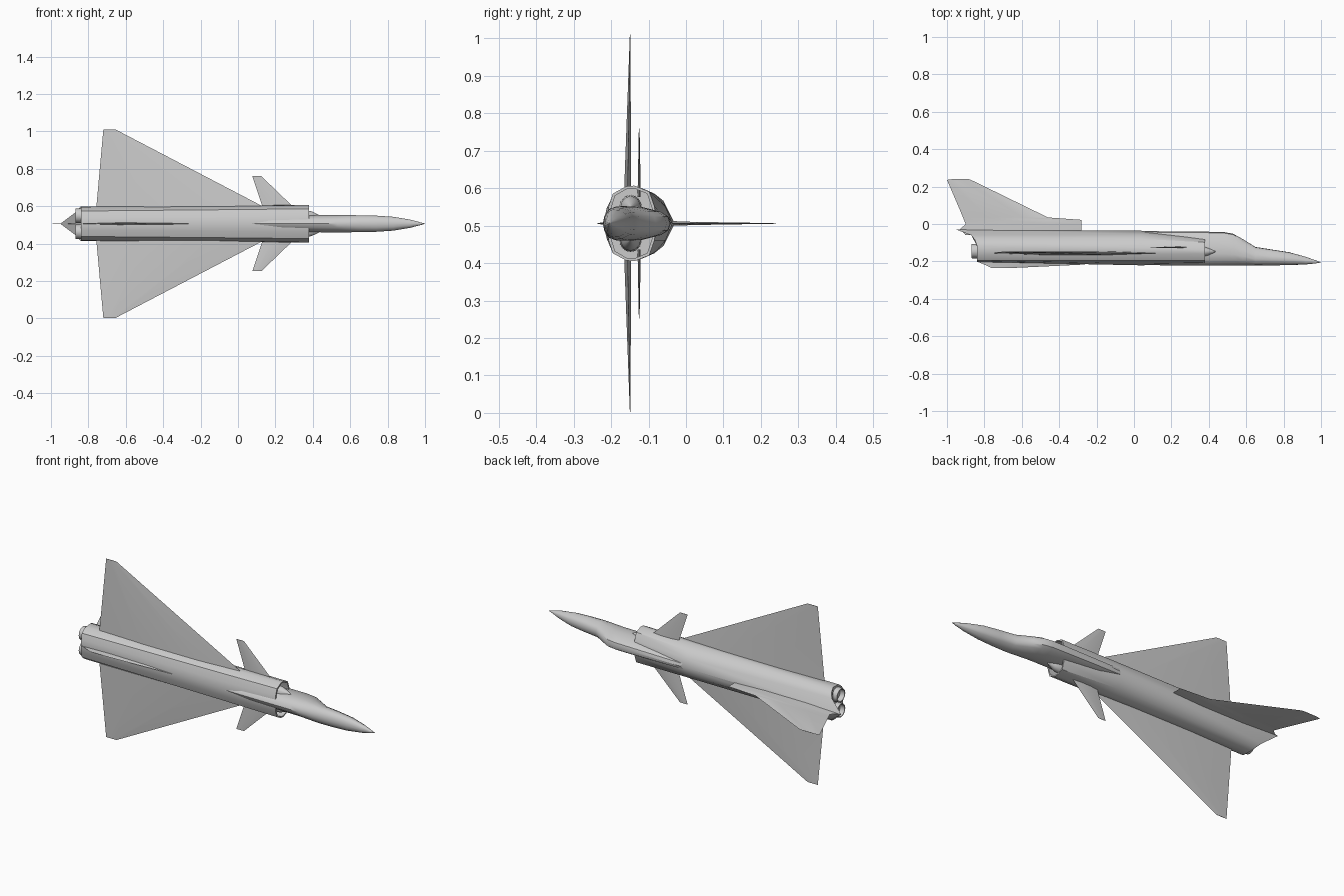
import bpy, bmesh, math
from mathutils import Vector

if "Cube" in bpy.data.objects:
    bpy.data.objects.remove(bpy.data.objects["Cube"])

CZ = 0.506  # centre plane of the aircraft

grey = bpy.data.materials.new("light grey")
grey.diffuse_color = (0.6, 0.6, 0.6, 1)
grey.use_nodes = True
grey.node_tree.nodes["Principled BSDF"].inputs["Base Color"].default_value = grey.diffuse_color


def finish(name, bm, angle=30):
    bmesh.ops.remove_doubles(bm, verts=bm.verts, dist=1e-5)
    bmesh.ops.recalc_face_normals(bm, faces=bm.faces)
    me = bpy.data.meshes.new(name)
    bm.to_mesh(me)
    bm.free()
    me.materials.append(grey)
    ob = bpy.data.objects.new(name, me)
    bpy.context.collection.objects.link(ob)
    bpy.ops.object.select_all(action='DESELECT')
    ob.select_set(True)
    bpy.context.view_layer.objects.active = ob
    bpy.ops.object.shade_smooth_by_angle(angle=math.radians(angle))
    return ob


def loft(rings, caps=(True, True)):
    """Skin closed rings of points."""
    bm = bmesh.new()
    vs = [[bm.verts.new(p) for p in r] for r in rings]
    n = len(rings[0])
    for a, b in zip(vs, vs[1:]):
        for i in range(n):
            j = (i + 1) % n
            bm.faces.new((a[i], a[j], b[j], b[i]))
    for ring, on in zip((vs[0], vs[-1]), caps):
        if on:
            bm.faces.new(ring)
    return bm


def mirrored(half):
    """Half section (x, y, w) from top to bottom -> full ring."""
    pts = [(x, y, CZ + w) for x, y, w in half]
    return pts + [(x, y, CZ - w) for x, y, w in reversed(half[1:-1])]


def blade(name, stations):
    """Thin lifting surface; station = (x_le, x_te, centre, half thickness, axis point fn)."""
    rings = []
    for le, te, thick, place in stations:
        c = le - te
        prof = [(le, 0), (le - 0.3 * c, thick), (le - 0.7 * c, thick),
                (te, 0), (le - 0.7 * c, -thick), (le - 0.3 * c, -thick)]
        rings.append([place(x, t) for x, t in prof])
    return finish(name, loft(rings))


# main hull, with pointed upper tail and open intakes at the front
def section(x, pts):
    return [(x, y, w) for y, w in pts]


tail = [(-0.95, -0.03, 0), (-0.87, -0.06, 0.06), (-0.85, -0.085, 0.08), (-0.84, -0.115, 0.093),
        (-0.84, -0.165, 0.09), (-0.84, -0.195, 0.068), (-0.84, -0.2, 0.035), (-0.84, -0.203, 0)]
mid = section(0.04, [(-0.036, 0), (-0.055, 0.045), (-0.08, 0.075), (-0.128, 0.097),
                     (-0.16, 0.094), (-0.195, 0.076), (-0.212, 0.04), (-0.221, 0)])
front = section(0.38, [(-0.08, 0), (-0.084, 0.045), (-0.098, 0.085), (-0.138, 0.101),
                       (-0.16, 0.099), (-0.195, 0.08), (-0.207, 0.045), (-0.212, 0)])
lip = [(0.38, -0.145 + (y + 0.145) * 0.88, w * 0.93) for x, y, w in front]
throat = [(0.24, y, w) for x, y, w in lip]
finish("hull", loft([mirrored(s) for s in (tail, mid, front, lip, throat)]))

# forward fuselage: top, shoulder, side, chine, belly at each station
stations = [(-0.1, -0.05, 0.03, -0.215), (0.05, -0.038, 0.038, -0.22),
            (0.38, -0.041, 0.045, -0.222), (0.48, -0.043, 0.046, -0.222),
            (0.53, -0.052, 0.046, -0.222), (0.58, -0.08, 0.046, -0.222),
            (0.65, -0.123, 0.045, -0.222), (0.74, -0.137, 0.043, -0.221),
            (0.83, -0.151, 0.037, -0.22), (0.92, -0.176, 0.022, -0.216),
            (0.97, -0.194, 0.009, -0.211), (0.999, -0.204, 0.001, -0.206)]
rings = []
for x, top, w, bot in stations:
    h = top - bot
    rings.append(mirrored(section(x, [
        (top, 0), (top - 0.03 * h, 0.4 * w), (top - 0.14 * h, 0.68 * w), (top - 0.42 * h, 0.96 * w),
        (top - 0.65 * h, w), (bot + 0.17 * h, 0.85 * w), (bot + 0.04 * h, 0.45 * w), (bot, 0)])))
finish("forward_fuselage", loft(rings), 35)

for side, label in ((1, "left"), (-1, "right")):
    # delta wing
    blade(label + "_wing", [
        (le, te, t, lambda x, o, w=w, y=y: (x, y + o, CZ + side * w))
        for le, te, t, w, y in ((0.20, -0.762, 0.010, 0.06, -0.156),
                                (0.13, -0.757, 0.009, 0.094, -0.156),
                                (-0.655, -0.72, 0.001, 0.504, -0.149))])
    # canard
    blade(label + "_canard", [
        (le, te, t, lambda x, o, w=w: (x, -0.125 + o, CZ + side * w))
        for le, te, t, w in ((0.315, 0.14, 0.004, 0.07), (0.29, 0.13, 0.004, 0.095),
                             (0.125, 0.077, 0.001, 0.254))])
    # half cone in the intake
    rings = []
    for x, r in ((0.25, 0.03), (0.37, 0.027), (0.395, 0.02), (0.44, 0.001)):
        rings.append([(x, -0.148 + r * math.cos(math.pi * i / 8),
                       CZ + side * (0.043 + 1.1 * r * math.sin(math.pi * i / 8))) for i in range(9)])
    finish(label + "_intake_cone", loft(rings))
    # exhaust nozzle with a recessed mouth
    rings = []
    for x, r in ((-0.80, 0.042), (-0.868, 0.038), (-0.868, 0.033), (-0.80, 0.03)):
        rings.append([(x, -0.145 + r * math.cos(math.tau * i / 12),
                       CZ + side * 0.043 + r * math.sin(math.tau * i / 12)) for i in range(12)])
    finish(label + "_nozzle", loft(rings))

# dorsal fin
blade("dorsal_fin", [
    (le, te, t, lambda x, o, y=y: (x, y, CZ + o))
    for y, le, te, t in ((-0.06, -0.28, -0.90, 0.006), (-0.028, -0.28, -0.93, 0.006),
                         (0.0, -0.28, -0.90, 0.005), (0.022, -0.28, -0.909, 0.004),
                         (0.035, -0.46, -0.914, 0.004), (0.236, -0.872, -1.0, 0.0008),
                         (0.24, -0.885, -0.97, 0.0006))])

# ventral fin
blade("ventral_fin", [
    (le, te, t, lambda x, o, y=y: (x, y, CZ + o))
    for y, le, te, t in ((-0.19, -0.2, -0.84, 0.006), (-0.203, -0.2, -0.835, 0.006),
                         (-0.217, -0.27, -0.80, 0.004), (-0.229, -0.52, -0.775, 0.002),
                         (-0.236, -0.67, -0.76, 0.001))])
